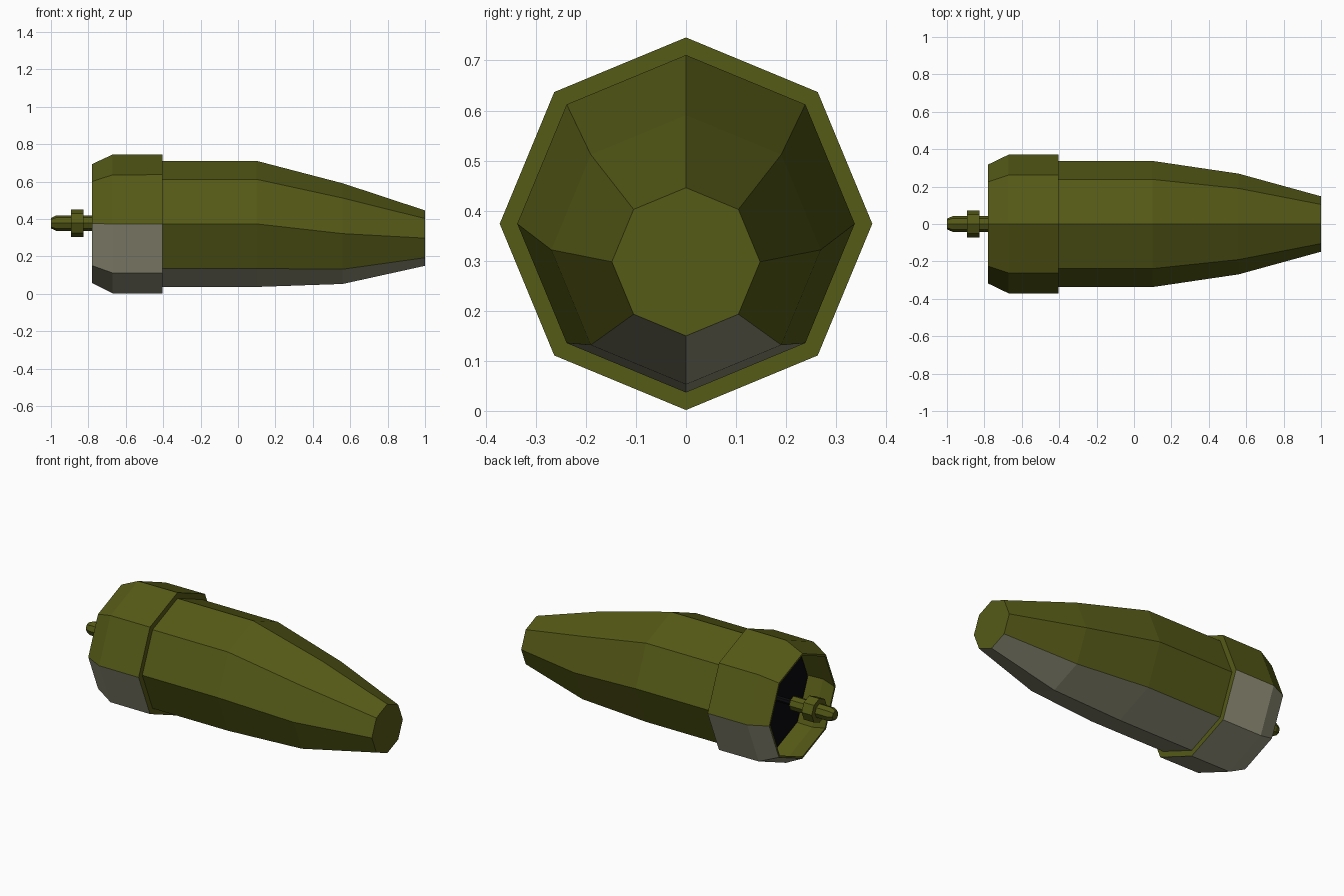
import bpy, bmesh
from math import sin, cos, radians

if "Cube" in bpy.data.objects:
    bpy.data.objects.remove(bpy.data.objects["Cube"])


def material(name, rgb):
    m = bpy.data.materials.new(name)
    m.diffuse_color = (*rgb, 1)
    m.use_nodes = True
    m.node_tree.nodes["Principled BSDF"].inputs["Base Color"].default_value = m.diffuse_color
    return m


OLIVE = material("olive_paint", (0.09, 0.10, 0.008))
GREY = material("underside_grey", (0.30, 0.29, 0.20))
BLACK = material("black", (0.003, 0.003, 0.004))


def loft(name, rings, mat_rule, closed=False, first_cap=0, sides=8):
    """Loft octagons along x; each ring is (x, radius, centre z).
    mat_rule(section, side) picks the material slot of each facet."""
    bm = bmesh.new()
    loops = []
    for x, r, z in rings:
        loops.append([bm.verts.new((x, r * cos(radians(360 / sides * k)),
                                    z + r * sin(radians(360 / sides * k))))
                      for k in range(sides)])
    n = len(loops)
    for i in range(n if closed else n - 1):
        a, b = loops[i], loops[(i + 1) % n]
        for k in range(sides):
            j = (k + 1) % sides
            f = bm.faces.new((a[k], a[j], b[j], b[k]))
            f.material_index = mat_rule(i, k)
    if not closed:
        bm.faces.new(loops[0]).material_index = first_cap
        bm.faces.new(loops[-1])
    bmesh.ops.recalc_face_normals(bm, faces=bm.faces)
    me = bpy.data.meshes.new(name)
    bm.to_mesh(me)
    bm.free()
    for m in (OLIVE, GREY, BLACK):
        me.materials.append(m)
    ob = bpy.data.objects.new(name, me)
    bpy.context.collection.objects.link(ob)
    return ob


Z = 0.374

# tapering nacelle body: two lowest facets grey, black firewall at the front
loft("nacelle_body",
     [(-0.58, 0.337, Z), (0.10, 0.337, Z), (0.56, 0.269, 0.322), (1.0, 0.148, 0.298)],
     lambda i, k: 1 if k in (5, 6) else 0, first_cap=2)

# hollow engine cowl: outer lower half grey, olive inside
loft("engine_cowl",
     [(-0.78, 0.318, Z + 0.002), (-0.67, 0.371, Z), (-0.405, 0.372, Z),
      (-0.405, 0.337, Z), (-0.67, 0.355, Z), (-0.78, 0.306, Z + 0.002)],
     lambda i, k: 1 if i < 2 and k >= 4 else 0, closed=True)

# propeller shaft with pointed tip, and its hub collar
ZS = 0.378
loft("propeller_shaft",
     [(-0.72, 0.042, ZS), (-0.97, 0.042, ZS), (-1.0, 0.028, ZS)], lambda i, k: 0)
loft("propeller_hub",
     [(-0.825, 0.073, ZS), (-0.893, 0.073, ZS)], lambda i, k: 0)

# dark inner axle joining the shaft to the firewall
loft("inner_axle",
     [(-0.57, 0.018, ZS), (-0.73, 0.018, ZS)], lambda i, k: 2, first_cap=2)
